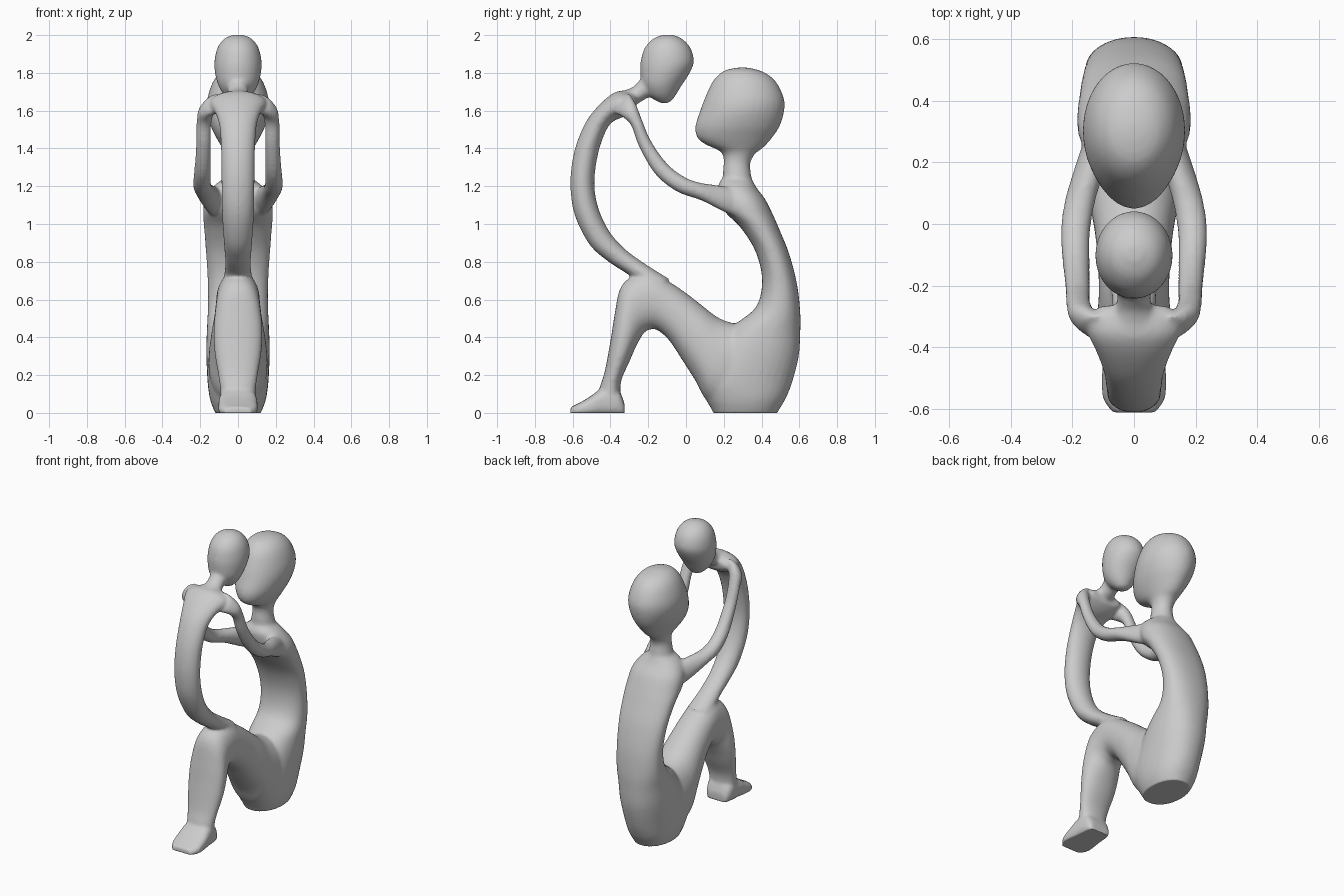
import bpy, bmesh, math

parts = []


def spline(a, b, c, d, t):
    return [0.5 * (2 * q + (r - p) * t + (2 * p - 5 * q + 4 * r - s) * t * t
                   + (3 * q - p - 3 * r + s) * t ** 3) for p, q, r, s in zip(a, b, c, d)]


def loft(name, rows, side=0, power=2.0, steps=5, segs=32):
    """Rows: front edge y,z / back edge y,z / half-width / x centre (optional)."""
    rows = [tuple(r) + (0,) * (6 - len(r)) for r in rows]
    dense = []
    for i in range(len(rows) - 1):
        a, d = rows[max(i - 1, 0)], rows[min(i + 2, len(rows) - 1)]
        dense += [spline(a, rows[i], rows[i + 1], d, k / steps) for k in range(steps)]
    dense.append(rows[-1])
    bm = bmesh.new()
    rings = []
    for y1, z1, y2, z2, w, xc in dense:
        ring = []
        for k in range(segs):
            t = 2 * math.pi * k / segs
            c = math.copysign(abs(math.cos(t)) ** (2 / power), math.cos(t))
            s = math.copysign(abs(math.sin(t)) ** (2 / power), math.sin(t))
            ring.append(bm.verts.new((xc * side + w * s,
                                      (y1 + y2) / 2 + (y1 - y2) / 2 * c,
                                      (z1 + z2) / 2 + (z1 - z2) / 2 * c)))
        rings.append(ring)
    for a, b in zip(rings, rings[1:]):
        for k in range(segs):
            bm.faces.new((a[k], a[k - 1], b[k - 1], b[k]))
    bm.faces.new(rings[0])
    bm.faces.new(rings[-1][::-1])
    bmesh.ops.recalc_face_normals(bm, faces=bm.faces)
    me = bpy.data.meshes.new(name)
    bm.to_mesh(me)
    bm.free()
    ob = bpy.data.objects.new(name, me)
    bpy.context.collection.objects.link(ob)
    parts.append(ob)


# seated figure: head and neck
loft("large_head", [
    (.27, 1.828, .33, 1.828, .03), (.20, 1.81, .41, 1.805, .085), (.145, 1.76, .475, 1.755, .13),
    (.105, 1.68, .517, 1.67, .16), (.075, 1.60, .52, 1.60, .165), (.05, 1.52, .497, 1.52, .145),
    (.058, 1.46, .455, 1.455, .115), (.10, 1.423, .41, 1.405, .09), (.18, 1.385, .365, 1.37, .07),
    (.20, 1.34, .34, 1.32, .062), (.195, 1.27, .345, 1.26, .072), (.20, 1.18, .36, 1.18, .09)])
# seated figure: trunk and seat
loft("large_trunk", [
    (.19, 1.24, .35, 1.235, .08), (.17, 1.20, .375, 1.19, .135), (.18, 1.13, .42, 1.13, .175),
    (.21, 1.06, .46, 1.05, .185), (.29, .98, .495, .97, .18), (.37, .85, .547, .84, .17),
    (.403, .70, .588, .68, .16), (.37, .56, .605, .53, .16), (.25, .46, .605, .42, .165),
    (.15, .34, .597, .30, .168), (.06, .18, .565, .17, .162), (.10, .08, .53, .08, .15),
    (.135, .02, .495, .02, .13), (.15, -.015, .475, -.015, .11)], power=2.2)
# seated figure: thighs and shins
loft("large_legs", [
    (.36, .46, .36, .05, .14), (.25, .475, .22, .03, .155), (.17, .505, .115, .06, .155),
    (.09, .565, .05, .17, .145), (0, .635, -.02, .28, .13), (-.09, .695, -.09, .385, .12),
    (-.19, .745, -.155, .44, .115), (-.29, .72, -.195, .44, .115), (-.35, .655, -.225, .42, .12),
    (-.378, .52, -.265, .35, .13), (-.40, .38, -.30, .27, .125), (-.43, .22, -.34, .18, .105),
    (-.455, .14, -.348, .11, .095), (-.47, .06, -.34, .05, .095)], power=2.2)
loft("feet", [
    (-.325, .05, -.325, -.02, .07), (-.36, .12, -.36, -.02, .09), (-.44, .13, -.44, -.02, .1),
    (-.51, .085, -.51, -.02, .105), (-.57, .05, -.57, -.02, .1), (-.612, .03, -.612, -.02, .07)],
    power=3)
# small figure: head
loft("small_head", [
    (-.12, 2.002, -.07, 2.002, .025), (-.175, 1.98, -.02, 1.98, .075), (-.22, 1.93, .025, 1.93, .11),
    (-.24, 1.86, .042, 1.86, .125), (-.242, 1.80, .02, 1.80, .122), (-.235, 1.74, -.025, 1.73, .105),
    (-.205, 1.685, -.055, 1.68, .075), (-.155, 1.65, -.08, 1.648, .04), (-.13, 1.64, -.1, 1.64, .02)])
loft("small_neck", [
    (-.2, 1.80, -.12, 1.70, .07), (-.25, 1.755, -.19, 1.675, .055), (-.29, 1.72, -.25, 1.64, .06),
    (-.36, 1.70, -.32, 1.61, .09)])
# small figure: curved body
loft("small_body", [
    (-.26, 1.675, -.27, 1.61, .11), (-.30, 1.70, -.30, 1.585, .145), (-.37, 1.70, -.335, 1.565, .15),
    (-.45, 1.64, -.39, 1.54, .12), (-.53, 1.54, -.43, 1.48, .098), (-.59, 1.39, -.468, 1.36, .09),
    (-.612, 1.22, -.485, 1.21, .088), (-.59, 1.05, -.462, 1.08, .085), (-.51, .89, -.405, .96, .077),
    (-.41, .80, -.32, .865, .07), (-.31, .735, -.21, .785, .07), (-.22, .67, -.09, .71, .08)])
# linked arms
for side, label in ((-1, "left"), (1, "right")):
    loft(label + "_arm", [
        (.30, 1.18, .31, 1.02, .05, .1), (.17, 1.205, .21, 1.06, .05, .14),
        (.07, 1.22, .08, 1.125, .05, .175), (-.01, 1.25, -.045, 1.17, .048, .19),
        (-.10, 1.32, -.16, 1.26, .044, .187), (-.185, 1.44, -.247, 1.405, .04, .182),
        (-.232, 1.55, -.29, 1.52, .04, .18), (-.265, 1.635, -.335, 1.565, .045, .165),
        (-.30, 1.69, -.375, 1.585, .05, .12)], side)

# fuse everything into one smooth carved surface
bpy.ops.object.select_all(action='DESELECT')
for ob in parts:
    ob.select_set(True)
body = parts[0]
bpy.context.view_layer.objects.active = body
bpy.ops.object.join()
body.name = "embracing_figures"
rem = body.modifiers.new("fuse", 'REMESH')
rem.mode = 'VOXEL'
rem.voxel_size = 0.01
smo = body.modifiers.new("soften", 'SMOOTH')
smo.factor = 0.5
smo.iterations = 10
for m in ("fuse", "soften"):
    bpy.ops.object.modifier_apply(modifier=m)
# flat underside
for v in body.data.vertices:
    v.co.z = max(v.co.z, 0)
bpy.ops.object.shade_smooth()
